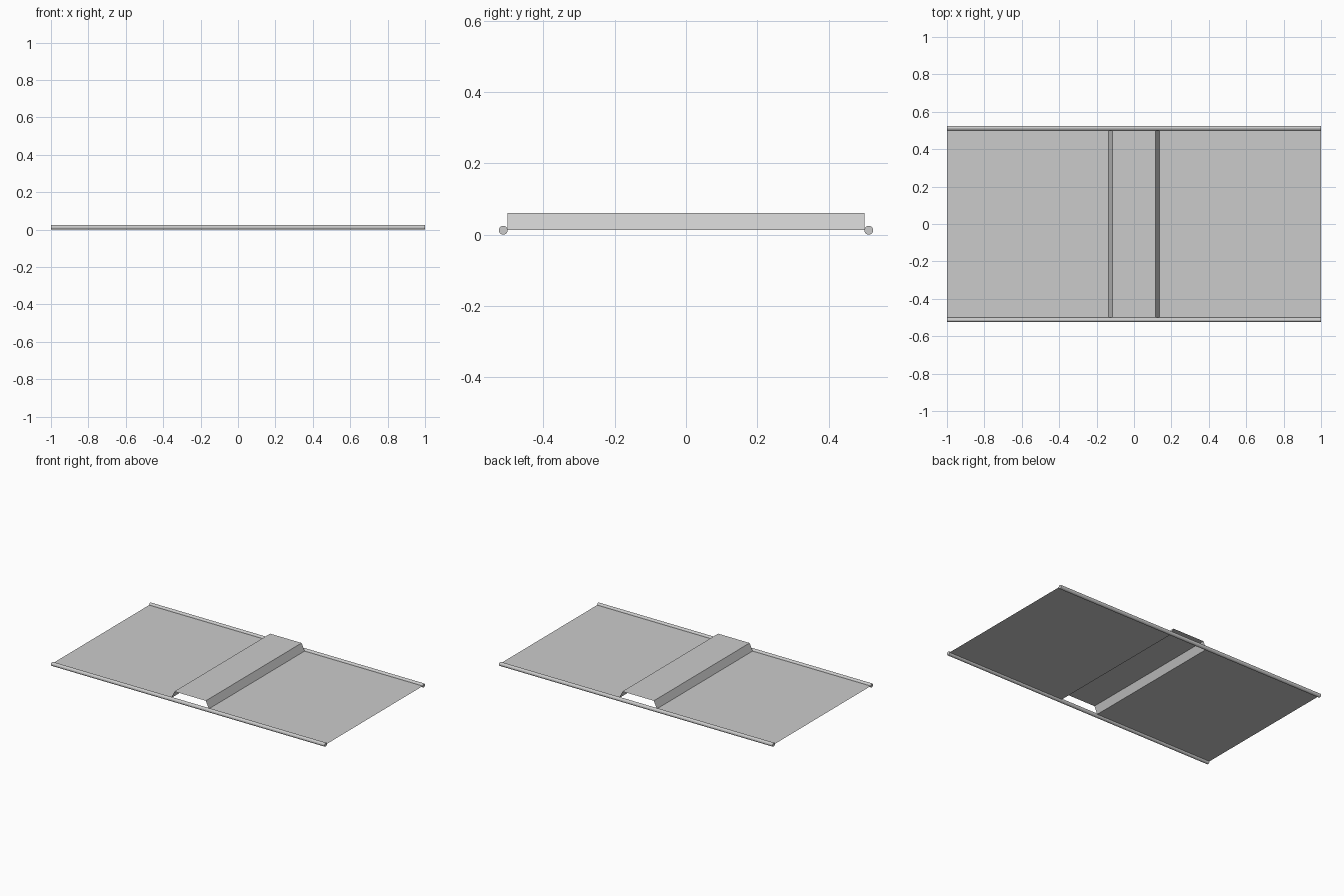
import bpy, bmesh, math

if "Cube" in bpy.data.objects:
    bpy.data.objects.remove(bpy.data.objects["Cube"])

R = 0.0125          # rail radius
HALF_W = 0.5        # half width of the sheet
Z0, Z1 = 0.0135, 0.0615


def make_object(name, bm):
    mesh = bpy.data.meshes.new(name)
    bm.to_mesh(mesh)
    bm.free()
    obj = bpy.data.objects.new(name, mesh)
    bpy.context.collection.objects.link(obj)
    return obj


# Folded sheet: one open profile with a raised centre, swept across y
profile = [(-1, Z0), (-0.1365, Z0), (-0.115, Z1),
           (0.115, Z1), (0.1365, Z0), (1, Z0)]
bm = bmesh.new()
rows = [[bm.verts.new((x, y, z)) for x, z in profile] for y in (-HALF_W, HALF_W)]
for i in range(len(profile) - 1):
    bm.faces.new((rows[0][i], rows[0][i + 1], rows[1][i + 1], rows[1][i]))
make_object("folded_sheet", bm)


# Round rails along both long edges
def rail(name, y):
    bpy.ops.mesh.primitive_cylinder_add(
        vertices=12, radius=R, depth=2,
        location=(0, y, R), rotation=(0, math.pi / 2, 0))
    bpy.context.object.name = name


for side, name in ((-1, "front_rail"), (1, "back_rail")):
    rail(name, side * (HALF_W + R))
